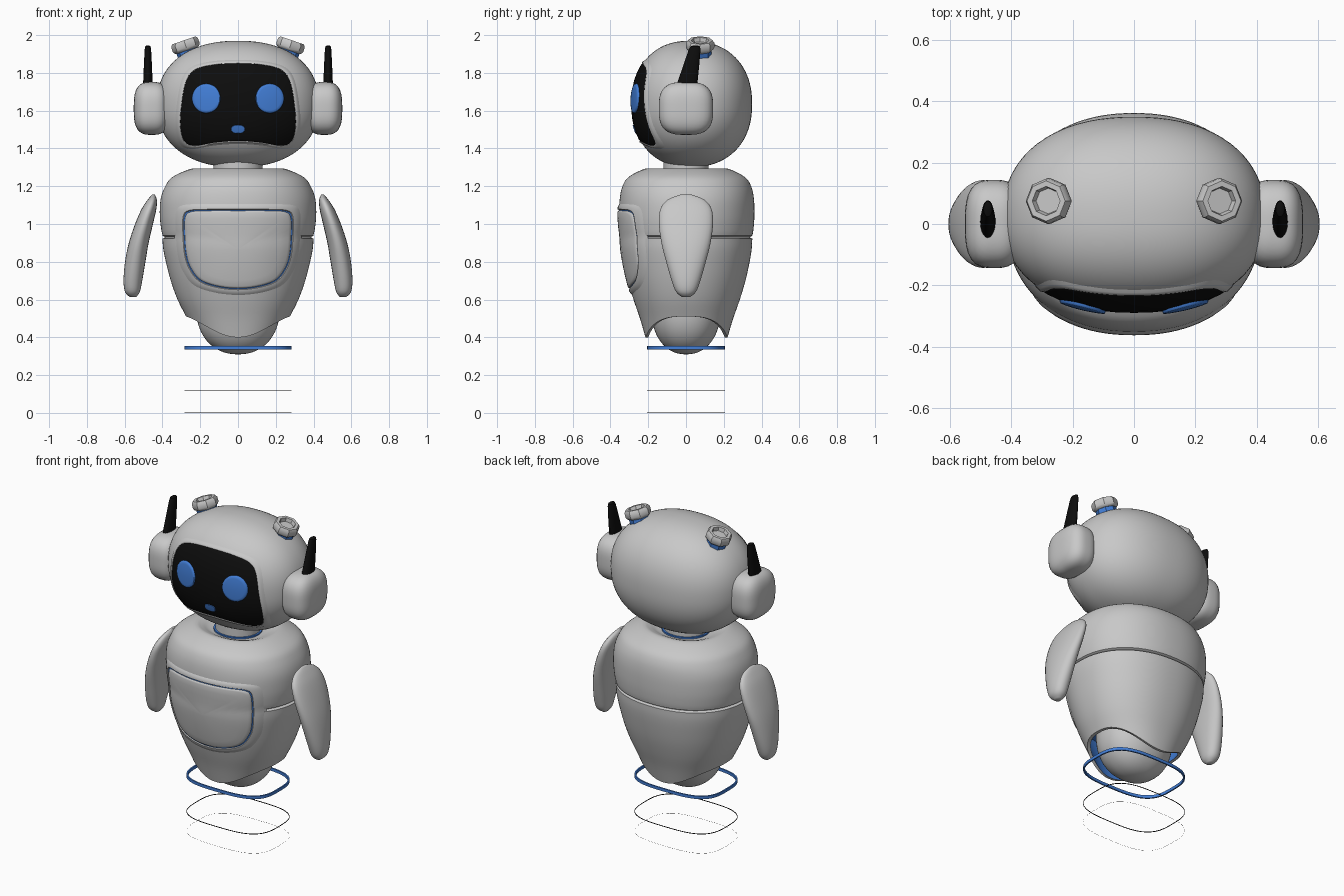
import bpy, bmesh, math
from mathutils import Matrix, Vector

if "Cube" in bpy.data.objects:
    bpy.data.objects.remove(bpy.data.objects["Cube"])


def material(name, rgb):
    m = bpy.data.materials.new(name)
    m.diffuse_color = (*rgb, 1)
    m.use_nodes = True
    m.node_tree.nodes["Principled BSDF"].inputs["Base Color"].default_value = m.diffuse_color
    return m


GREY = material("shell grey", (0.58, 0.58, 0.58))
BLUE = material("glow blue", (0.055, 0.21, 0.68))
BLACK = material("gloss black", (0.004, 0.004, 0.004))


def loft(name, rows, mats, caps=True, wrap=False, inner_from=None, angle=35):
    """Skin closed rows of points; rows from inner_from on use the second material."""
    n = len(rows[0])
    bm = bmesh.new()
    vs = [[bm.verts.new(p) for p in r] for r in rows]
    for i in range(len(rows) if wrap else len(rows) - 1):
        a, b = vs[i], vs[(i + 1) % len(rows)]
        for j in range(n):
            k = (j + 1) % n
            f = bm.faces.new((a[j], a[k], b[k], b[j]))
            f.material_index = int(inner_from is not None and i >= inner_from)
    if caps and not wrap:
        bm.faces.new(vs[0])
        bm.faces.new(vs[-1]).material_index = int(inner_from is not None)
    bmesh.ops.recalc_face_normals(bm, faces=bm.faces[:])
    me = bpy.data.meshes.new(name)
    bm.to_mesh(me)
    bm.free()
    for m in mats:
        me.materials.append(m)
    ob = bpy.data.objects.new(name, me)
    bpy.context.collection.objects.link(ob)
    bpy.ops.object.select_all(action='DESELECT')
    ob.select_set(True)
    bpy.context.view_layer.objects.active = ob
    bpy.ops.object.shade_smooth_by_angle(angle=math.radians(angle))
    return ob


def spline(pts, steps=4, closed=False):
    """Catmull-Rom through tuples."""
    n, out = len(pts), []
    for i in range(n if closed else n - 1):
        q = [pts[(i + d) % n] if closed else pts[min(max(i + d, 0), n - 1)] for d in (-1, 0, 1, 2)]
        for s in range(steps):
            t = s / steps
            out.append(tuple(b + 0.5 * t * (c - a + t * (2 * a - 5 * b + 4 * c - d + t * (3 * (b - c) + d - a)))
                             for a, b, c, d in zip(*q)))
    return out if closed else out + [tuple(pts[-1])]


def oval(rx, ry, n=2.0, seg=64, c=(0, 0)):
    out = []
    for i in range(seg):
        t = 2 * math.pi * i / seg
        x, y = math.cos(t), math.sin(t)
        k = (abs(x) ** n + abs(y) ** n) ** (-1 / n)
        out.append((c[0] + rx * x * k, c[1] + ry * y * k))
    return out


def blob(name, c, r, p, mat, front=1.0, seg=56, rings=36):
    """Super-ellipsoid with an optional flattened front."""
    rows = []
    for i in range(rings + 1):
        a = math.pi * min(max(i / rings, 0.004), 0.996)
        row = []
        for j in range(seg):
            t = 2 * math.pi * j / seg
            d = (math.sin(a) * math.cos(t), math.sin(a) * math.sin(t), math.cos(a))
            k = sum(abs(v) ** p for v in d) ** (-1 / p)
            x, y, z = (c[m] + d[m] * k * r[m] * (front if m == 1 and d[1] < 0 else 1) for m in range(3))
            row.append((x, y, z))
        rows.append(row)
    return loft(name, rows, [mat], angle=60)


# ---- body: rings of (z, half width, half depth)
FRONT, BN = 0.975, 2.2
upper = spline([(1.265, .13, .12), (1.272, .17, .15), (1.288, .21, .185), (1.292, .25, .225), (1.25, .345, .31),
                (1.2, .385, .345), (1.13, .41, .36), (1.04, .414, .362), (.97, .406, .357), (.938, .399, .351)])
lower = spline([(.922, .4, .351), (.87, .396, .348), (.8, .382, .337), (.7, .356, .315), (.6, .32, .285),
                (.5, .27, .25), (.4, .22, .22)])
outer = [r for r in upper if r[0] < 1.27][8:] + lower


def radii(z):
    for a, b in zip(outer, outer[1:]):
        if a[0] >= z >= b[0]:
            t = (a[0] - z) / (a[0] - b[0])
            return a[1] + t * (b[1] - a[1]), a[2] + t * (b[2] - a[2])
    return outer[-1][1:] if z < 1 else outer[0][1:]


def body_front(x, z):
    rx, ry = radii(z)
    return -FRONT * ry * max(1 - abs(x / rx) ** BN, 0.01) ** (1 / BN)


def body_ring(z, rx, ry, scale=1.0):
    row = []
    for ux, uy in oval(1, 1, BN, 96):
        zz, a, b = z, rx, ry
        if z < 0.6:  # hem dips at the front and back
            edge = 0.51 - 0.11 * abs(uy) ** 3
            zz = edge + (z - 0.4) / 0.2 * (0.6 - edge)
            a, b = radii(zz)
        row.append((ux * a * scale, uy * b * scale * (FRONT if uy < 0 else 1), zz))
    return row


loft("upper_body", [body_ring(*r) for r in upper + [(.93, .386, .338)]], [GREY])
skin = [body_ring(*r) for r in [(.93, .386, .338)] + lower]
lining = [body_ring(*r, scale=0.93) for r in reversed(lower) if r[0] < 0.66]
loft("lower_body", skin + lining, [GREY, BLUE], inner_from=len(skin))
blob("base_bowl", (0, 0, .56), (.222, .185, .25), 2.2, GREY)

# ---- neck
loft("neck", [[(x, y, z) for x, y in oval(.13, .12)] for z in (1.24, 1.34)], [GREY])
loft("neck_ring", [[(x, y, z) for x, y in oval(.14, .13)] for z in (1.25, 1.275)], [BLUE])

# ---- head
HC, HR, HP, HF = (0, .02, 1.635), (.43, .33, .335), 2.25, 0.924
blob("head", HC, HR, HP, GREY, HF, 72, 48)


def head_front(x, z):
    k = 1 - abs(x / HR[0]) ** HP - abs((z - HC[2]) / HR[2]) ** HP
    return HC[1] - HF * HR[1] * max(k, 0.01) ** (1 / HP)


def patch(name, outline, surf, profile, mat, caps=True):
    """Shape laid on a surface; profile is (scale, height) from the rim inward."""
    zs = [p[1] for p in outline]
    xs = [p[0] for p in outline]
    cx, cz = (min(xs) + max(xs)) / 2, (min(zs) + max(zs)) / 2
    rows = []
    for s, h in profile:
        pts = [(cx + (x - cx) * s, cz + (z - cz) * s) for x, z in outline]
        rows.append([(x, surf(x, z) - h, z) for x, z in pts])
    return loft(name, rows, [mat], caps=caps, angle=50)


def symmetric(half):
    return spline(half + [(-x, z) for x, z in half[-2:0:-1]], 5, True)


def pad(h):
    return [(1, -.01), (1, h * .4), (.985, h * .8), (.95, h)] + [(s, h) for s in (.8, .6, .4, .2, .02)]


face = symmetric([(0, 1.85), (.13, 1.843), (.23, 1.815), (.277, 1.75), (.3, 1.62), (.305, 1.52),
                  (.285, 1.44), (.23, 1.415), (.12, 1.432), (0, 1.44)])
patch("face_screen", face, head_front, pad(.005), BLACK)
patch("face_rim", face, head_front, [(1, -.01), (1.005, .006), (1.03, .009), (1.06, .006), (1.1, -.004)], GREY, False)
patch("mouth", oval(.036, .022, 2.8, 16, (0, 1.502)), head_front, pad(.009), BLUE)

# ---- chest panel with glowing gap and raised frame
panel = symmetric([(0, 1.07), (.15, 1.07), (.25, 1.064), (.28, 1.03), (.28, .93), (.272, .84),
                   (.25, .77), (.2, .705), (.11, .672), (0, .66)])
patch("panel_gap", panel, body_front, [(1.04, -.01)] + [(s, .002) for s in (1.04, .8, .5, .2, .02)], BLUE)
patch("chest_panel", panel, body_front, pad(.01), GREY)
patch("panel_frame", panel, body_front,
      [(1.02, -.01), (1.025, .004), (1.04, .009), (1.09, .009), (1.15, .004), (1.2, -.004)], GREY, False)

# ---- paired parts
arm = spline([(1.155, .44, .455, .03), (1.13, .43, .477, .095), (1.08, .432, .51, .135), (1.0, .45, .545, .143),
              (.9, .473, .578, .13), (.8, .49, .598, .105), (.7, .507, .606, .076), (.64, .52, .598, .052),
              (.613, .54, .572, .02)])
antenna = [(1.7, 0, .025, .056), (1.75, .008, .025, .053), (1.85, .03, .021, .041), (1.925, .046, .017, .031),
           (1.94, .049, .014, .025), (1.945, .05, .007, .012)]
knob = [(.062, -.004), (.07, .002), (.075, .012), (.075, .038), (.066, .052), (.048, .052), (.042, .03)]
for s, side in ((1, "left"), (-1, "right")):
    patch(side + "_eye", oval(.075, .078, 2, 32, (s * .168, 1.665)), head_front, pad(.014), BLUE)
    blob(side + "_ear", (s * .457, 0, 1.612), (.095, .144, .14), 3.0, GREY, seg=40, rings=24)
    loft(side + "_arm", [[(s * x, y, z) for x, y in oval((b - a) / 2, w, 2.2, 32, ((a + b) / 2, 0))]
                         for z, a, b, w in arm], [GREY], angle=60)
    loft(side + "_antenna", [[(s * x, y, z) for x, y in oval(rx, ry, 2, 20, (.477, cy))]
                             for z, cy, rx, ry in antenna], [BLACK])
    # octagonal cap leaning outward on a blue collar
    place = Matrix.Translation((s * .27, .075, 1.923)) @ Matrix.Rotation(s * math.radians(19), 4, 'Y')
    for part, rings, mat in (("_knob", knob, GREY), ("_knob_collar", [(.06, -.04), (.06, .0)], BLUE)):
        loft(side + part, [[place @ Vector((x, y, h)) for x, y in oval(r, r, 2, 8)] for r, h in rings], [mat])

# ---- hover rings beneath the body
for name, z, h, w, mat in (("hover_ring", .345, .009, .008, BLUE), ("lower_hover_ring", .12, .002, .002, BLACK),
                           ("ground_hover_ring", .0004, .0004, .0004, BLACK)):
    loft(name, [[(x, y, z + dz) for x, y in oval(.284 - dw, .207 - dw, 3.2, 64)]
                for dw, dz in ((0, h), (0, -h), (w, -h), (w, h))], [mat], wrap=True)
